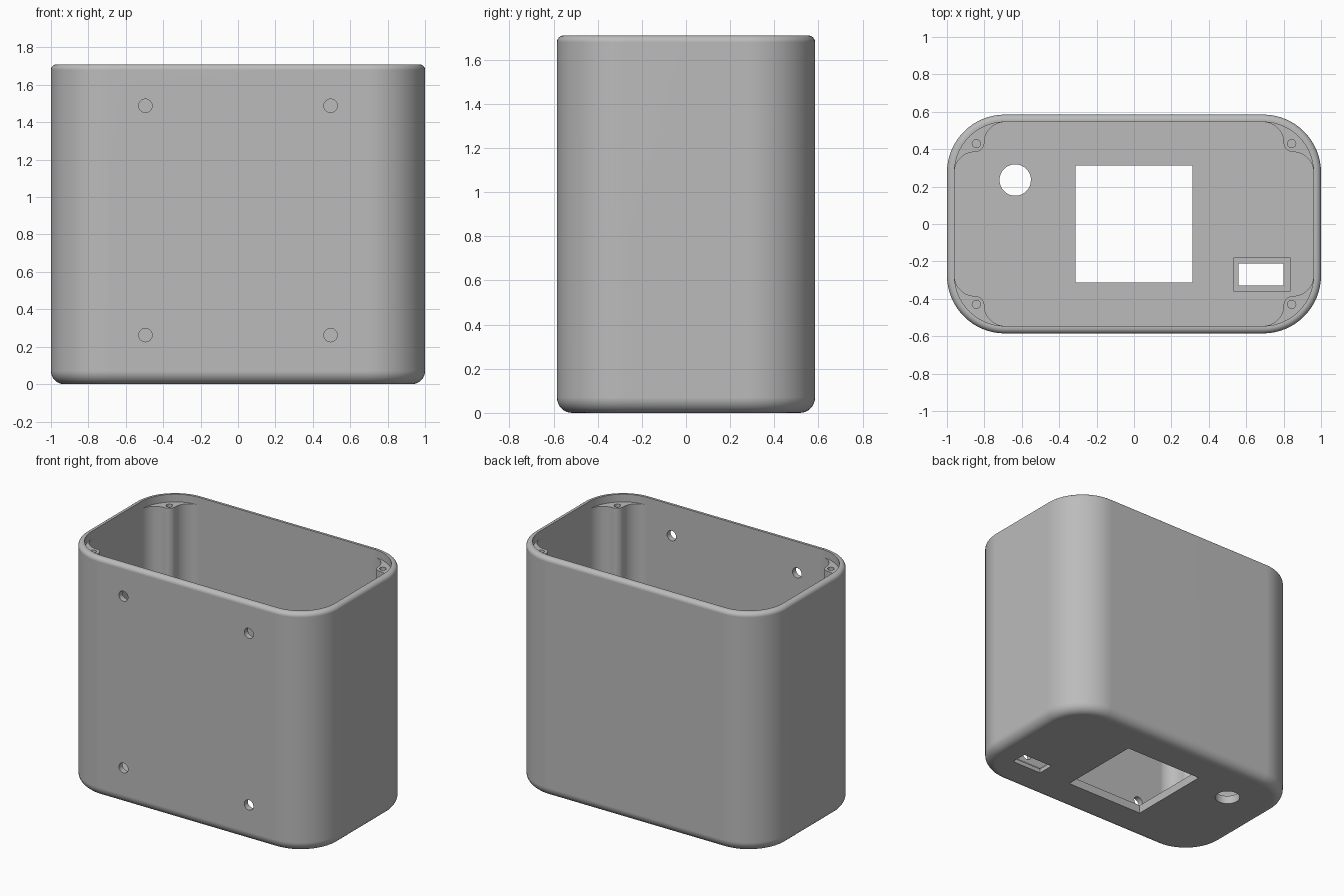
import bpy, bmesh
from math import sin, cos, pi, radians

if "Cube" in bpy.data.objects:
    bpy.data.objects.remove(bpy.data.objects["Cube"])

HX, HY, H = 1.0, 0.585, 1.71      # half width, half depth, height
WALL, FLOOR, R = 0.04, 0.06, 0.31
BOSS_TOP = 1.655

grey = bpy.data.materials.new("plain grey")
grey.use_nodes = True
grey.diffuse_color = (0.5, 0.5, 0.5, 1)
grey.node_tree.nodes["Principled BSDF"].inputs["Base Color"].default_value = (0.5, 0.5, 0.5, 1)


def arc(cx, cy, r, a0, a1, n=16):
    """Points along an arc, angles in degrees."""
    angles = [radians(a0 + (a1 - a0) * i / n) for i in range(n + 1)]
    return [(cx + r * cos(a), cy + r * sin(a)) for a in angles]


def rounded_rect(inset):
    """Body outline moved inwards by inset."""
    r, cx, cy = R - inset, HX - R, HY - R
    loop = []
    for k, (sx, sy) in enumerate([(1, 1), (-1, 1), (-1, -1), (1, -1)]):
        loop += arc(sx * cx, sy * cy, r, 90 * k, 90 * k + 90)
    return loop


def rect(x0, x1, y0, y1):
    return [(x0, y0), (x1, y0), (x1, y1), (x0, y1)]


def loft(name, rings):
    """Closed solid through (outline, z) rings."""
    bm = bmesh.new()
    rows = [[bm.verts.new((x, y, z)) for x, y in loop] for loop, z in rings]
    for a, b in zip(rows, rows[1:]):
        for i in range(len(a)):
            j = (i + 1) % len(a)
            bm.faces.new((a[i], a[j], b[j], b[i]))
    bm.faces.new(rows[0][::-1])
    bm.faces.new(rows[-1])
    bmesh.ops.recalc_face_normals(bm, faces=bm.faces)
    me = bpy.data.meshes.new(name)
    bm.to_mesh(me)
    bm.free()
    me.materials.append(grey)
    ob = bpy.data.objects.new(name, me)
    bpy.context.collection.objects.link(ob)
    return ob


def activate(ob):
    bpy.ops.object.select_all(action='DESELECT')
    ob.select_set(True)
    bpy.context.view_layer.objects.active = ob


def cut(ob, cutter):
    cutter.hide_render = True
    mod = ob.modifiers.new("cut", 'BOOLEAN')
    mod.operation, mod.solver, mod.object = 'DIFFERENCE', 'EXACT', cutter
    activate(ob)
    bpy.ops.object.modifier_apply(modifier=mod.name)
    bpy.data.objects.remove(cutter)


def finish(ob):
    activate(ob)
    bpy.ops.object.shade_smooth_by_angle(angle=radians(30))
    mod = ob.modifiers.new("clean shading", 'WEIGHTED_NORMAL')
    mod.keep_sharp = True


# Outer body with a large bottom rounding and a small rim rounding
rings = []
for i in range(9):
    a = i / 8 * pi / 2
    rings.append((rounded_rect(0.07 * (1 - sin(a))), 0.07 * (1 - cos(a))))
for i in range(7):
    a = i / 6 * pi / 2
    rings.append((rounded_rect(0.03 * (1 - cos(a))), H - 0.03 * (1 - sin(a))))
body = loft("case_body", rings)

# Hollow interior
cavity = rounded_rect(WALL)
cut(body, loft("cavity_cutter", [(cavity, FLOOR), (cavity, H + 0.2)]))

# Floor openings: square window, round port, socket slot with inner recess
openings = [
    (rect(-0.313, 0.313, -0.313, 0.313), -0.1),
    (arc(-0.635, 0.235, 0.084, 0, 345, 47), -0.1),
    (rect(0.56, 0.80, -0.33, -0.21), -0.1),
    (rect(0.535, 0.835, -0.36, -0.18), FLOOR / 2),
]
for outline, bottom in openings:
    cut(body, loft("floor_cutter", [(outline, bottom), (outline, FLOOR + 0.1)]))

# Four mounting holes through the front wall
for x in (-0.495, 0.495):
    for z in (0.262, 1.488):
        hole = loft("hole_cutter", [(arc(x, z, 0.036, 0, 345, 23), d) for d in (0.4, 0.7)])
        hole.rotation_euler.x = pi / 2
        bpy.context.view_layer.update()
        cut(body, hole)
finish(body)

# Corner screw bosses blended into the walls, mirrored to all corners
bx, by, br = 0.85, 0.435, 0.05
fillet = HY - WALL - by
section = arc(bx - br - fillet, by, fillet, 90, 0)
section += arc(bx, by, br, 180, 270)[1:]
section += arc(bx, by - br - fillet, HX - WALL - bx, 90, 0)[1:]
section += arc(HX - R, HY - R, R - 0.02, 0, 90)
boss = loft("screw_bosses", [(section, FLOOR - 0.02), (section, BOSS_TOP)])
pilot = arc(0.843, 0.43, 0.022, 0, 345, 23)
cut(boss, loft("pilot_cutter", [(pilot, BOSS_TOP - 0.3), (pilot, H)]))
mirror = boss.modifiers.new("mirror", 'MIRROR')
mirror.use_axis = (True, True, False)
mirror.use_mirror_merge = False
activate(boss)
bpy.ops.object.modifier_apply(modifier=mirror.name)
finish(boss)
